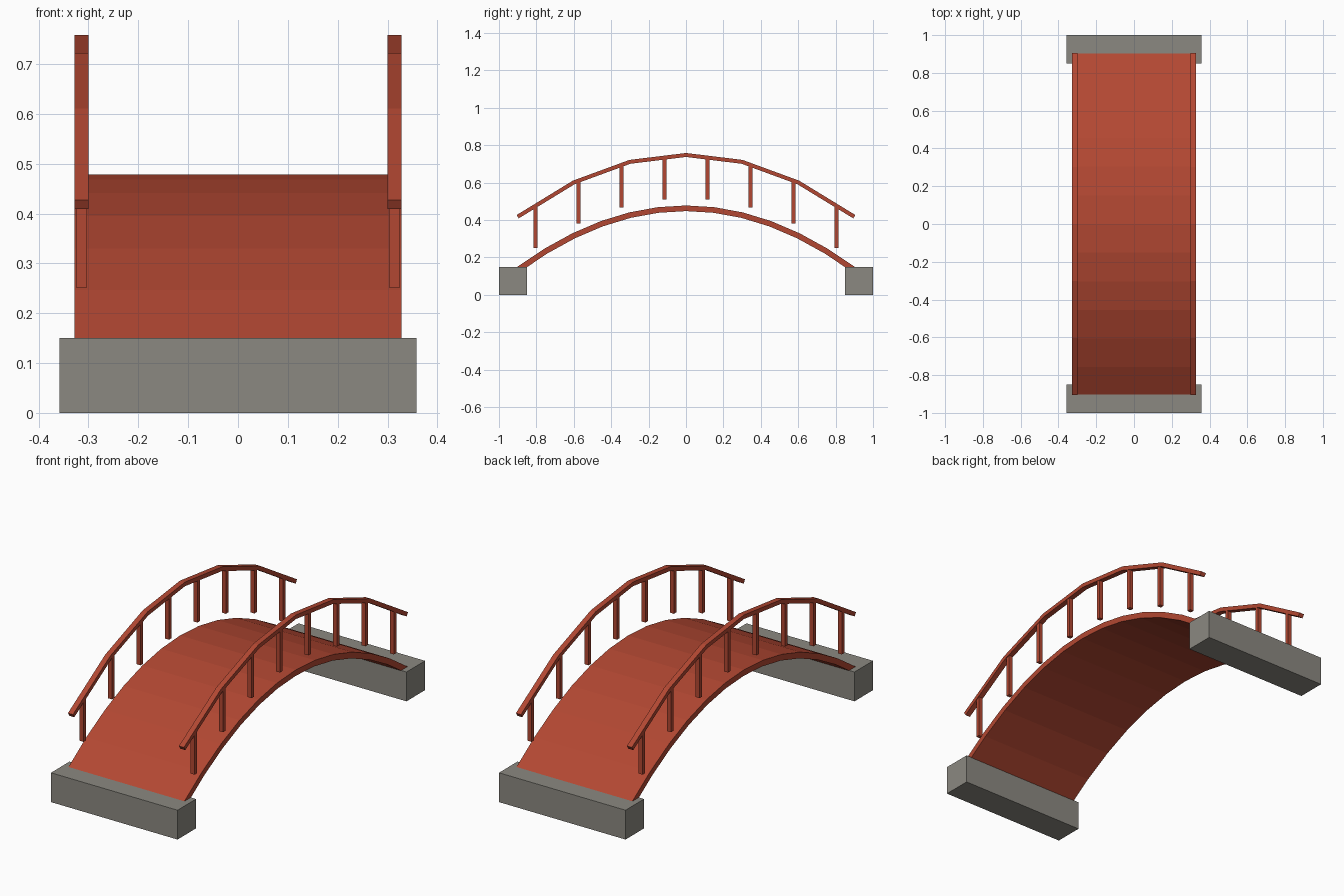
import bpy
import bmesh
from mathutils import Vector

SPAN = 0.9       # half length of the arch
RISE = 0.33      # height of the arch from end to crown

cube = bpy.data.objects.get("Cube")
if cube:
    bpy.data.objects.remove(cube, do_unlink=True)


def make_material(name, rgb):
    mat = bpy.data.materials.new(name)
    mat.use_nodes = True
    color = (*rgb, 1.0)
    mat.diffuse_color = color
    bsdf = next(n for n in mat.node_tree.nodes if n.type == 'BSDF_PRINCIPLED')
    bsdf.inputs["Base Color"].default_value = color
    return mat


red = make_material("red_wood", (0.45, 0.064, 0.032))
grey = make_material("grey_stone", (0.26, 0.25, 0.22))


def add_object(name, bm, mat):
    bmesh.ops.recalc_face_normals(bm, faces=bm.faces)
    mesh = bpy.data.meshes.new(name)
    bm.to_mesh(mesh)
    bm.free()
    mesh.materials.append(mat)
    obj = bpy.data.objects.new(name, mesh)
    bpy.context.collection.objects.link(obj)
    return obj


def add_box(name, center, size, mat):
    bm = bmesh.new()
    bmesh.ops.create_cube(bm, size=1.0)
    bmesh.ops.scale(bm, vec=size, verts=bm.verts)
    bmesh.ops.translate(bm, vec=center, verts=bm.verts)
    return add_object(name, bm, mat)


def arch(y, crown):
    return crown - RISE * (y / SPAN) ** 2


def add_arched_beam(name, crown, segments, x, width, thick):
    """Rectangular section swept along the arch with mitred joints."""
    ys = [SPAN * (2 * i / segments - 1) for i in range(segments + 1)]
    path = [Vector((x, y, arch(y, crown))) for y in ys]
    bm = bmesh.new()
    rings = []
    for i, p in enumerate(path):
        d1 = (p - path[i - 1]).normalized() if i else (path[1] - p).normalized()
        d2 = (path[i + 1] - p).normalized() if i < segments else d1
        along = (d1 + d2).normalized()
        up = Vector((0, -along.z, along.y)) * (thick / 2 / along.dot(d1))
        side = Vector((width / 2, 0, 0))
        rings.append([bm.verts.new(p + o) for o in
                      (-side - up, side - up, side + up, -side + up)])
    for a, b in zip(rings, rings[1:]):
        for k in range(4):
            n = (k + 1) % 4
            bm.faces.new((a[k], a[n], b[n], b[k]))
    bm.faces.new(rings[0])
    bm.faces.new(rings[-1])
    return add_object(name, bm, red)


# Arched walkway
add_arched_beam("deck", 0.463, 12, 0, 0.656, 0.03)

# Stone footings
for end, sy in (("front", -1), ("back", 1)):
    add_box(f"{end}_footing", (0, sy * 0.925, 0.075), (0.716, 0.15, 0.15), grey)

# Handrails with their posts
for label, sx in (("left", 1), ("right", -1)):
    x = sx * 0.314
    add_arched_beam(f"{label}_handrail", 0.748, 6, x, 0.028, 0.021)
    for i in range(8):
        y = (i - 3.5) * 0.23
        z = arch(y, 0.478) + 0.038 + 0.115
        add_box(f"{label}_post_{i + 1}", (x, y, z), (0.022, 0.02, 0.23), red)
